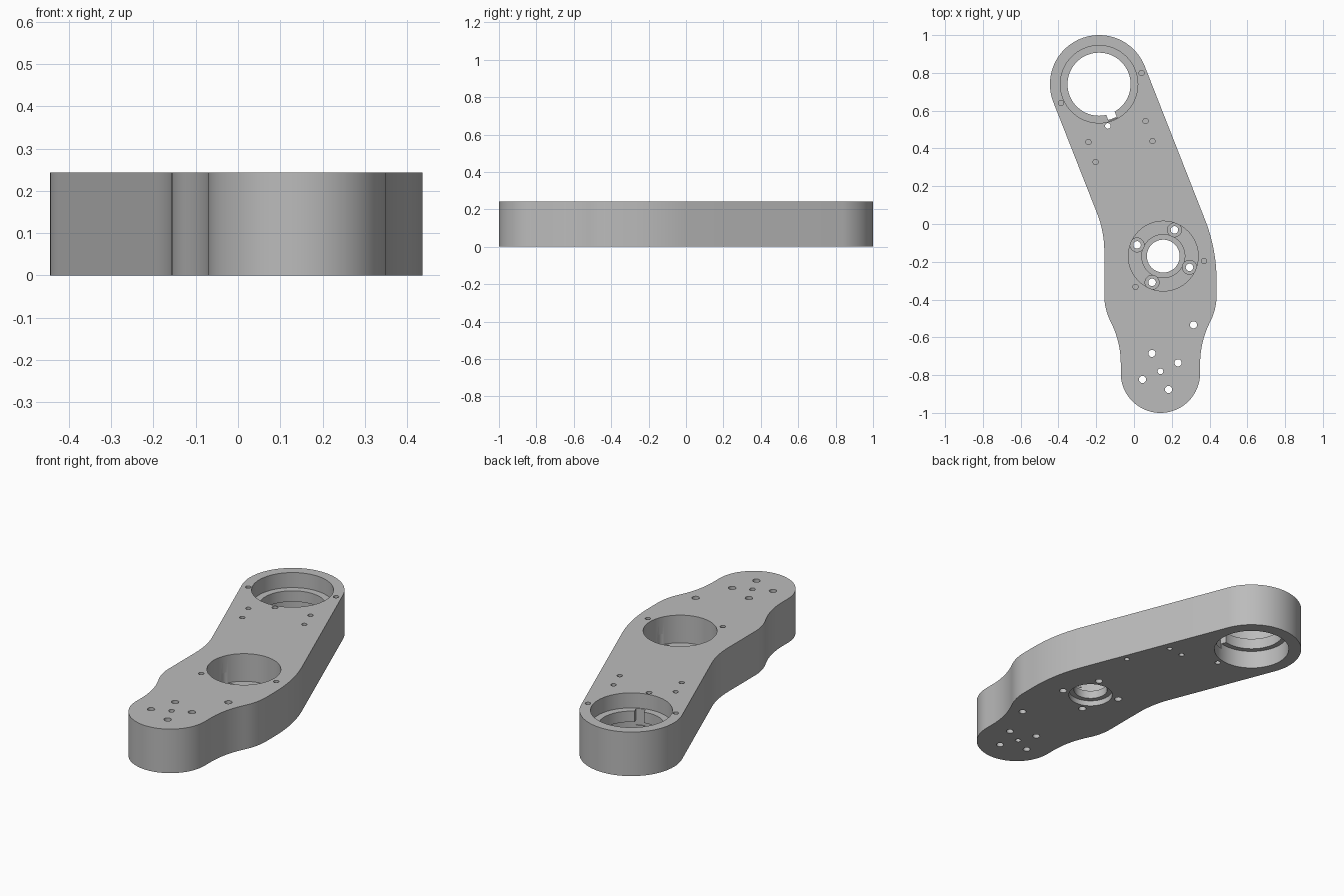
import bpy, bmesh, math
from mathutils import Vector

if "Cube" in bpy.data.objects:
    bpy.data.objects.remove(bpy.data.objects["Cube"])

H = 0.243                      # plate thickness
TILT = math.radians(21.4)      # lean of the arm
BIG = Vector((-0.185, 0.74))   # large ring bore
HUB = Vector((0.155, -0.17))   # hub bore
MID = 0.14                     # axis of the lower lobes

metal = bpy.data.materials.new("grey_metal")
metal.use_nodes = True
grey = (0.5, 0.5, 0.5, 1)
metal.diffuse_color = grey
metal.node_tree.nodes["Principled BSDF"].inputs["Base Color"].default_value = grey


def prism(name, points, z0, z1):
    """Closed outline extruded from z0 to z1."""
    bm = bmesh.new()
    face = bm.faces.new([bm.verts.new((p[0], p[1], z0)) for p in points])
    up = bmesh.ops.extrude_face_region(bm, geom=[face])["geom"]
    bmesh.ops.translate(bm, vec=(0, 0, z1 - z0),
                        verts=[g for g in up if isinstance(g, bmesh.types.BMVert)])
    bmesh.ops.recalc_face_normals(bm, faces=bm.faces)
    mesh = bpy.data.meshes.new(name)
    bm.to_mesh(mesh)
    bm.free()
    mesh.materials.append(metal)
    obj = bpy.data.objects.new(name, mesh)
    bpy.context.collection.objects.link(obj)
    return obj


def arc(cx, cy, r, a0, a1, n):
    return [(cx + r * math.cos(math.radians(a0 + (a1 - a0) * i / n)),
             cy + r * math.sin(math.radians(a0 + (a1 - a0) * i / n))) for i in range(n + 1)]


def blend(a, corner, b, n=12):
    a, c, b = Vector(a), Vector(corner), Vector(b)
    return [tuple(a * (1 - t)**2 + c * 2 * t * (1 - t) + b * t * t)
            for t in (i / n for i in range(n + 1))]


# Outline: ring end, straight arm, wide lobe, concave waist, rounded tip
lean = 21.4
outline = arc(BIG.x, BIG.y, 0.26, lean, 180 + lean, 48)
outline += blend((-0.193, 0.05), (-0.157, -0.043), (-0.157, -0.15))
outline += arc(MID, -0.38, 0.297, 180, 207.2, 10)
outline += arc(MID - 0.70, -0.74, 0.49, 27.2, 0, 10)[1:]
outline += arc(MID, -0.79, 0.21, 180, 360, 40)
outline += arc(MID + 0.70, -0.74, 0.49, 180, 152.8, 10)
outline += arc(MID, -0.38, 0.297, 332.8, 360, 10)[1:]
outline += blend((0.437, -0.298), (0.437, -0.133), (0.377, 0.02))
plate = prism("arm_plate", outline, 0, H)


def cut(points, z0, z1):
    cutter = prism("cutter", points, z0, z1)
    cutter.hide_render = True
    mod = plate.modifiers.new("cut", "BOOLEAN")
    mod.operation, mod.solver, mod.object = "DIFFERENCE", "EXACT", cutter
    bpy.context.view_layer.objects.active = plate
    bpy.ops.object.modifier_apply(modifier=mod.name)
    bpy.data.objects.remove(cutter)


def bore(pos, r, z0, z1, n=72):
    cut(arc(pos[0], pos[1], r, 0, 360, n)[:-1], z0, z1)


LOW, TOP = -0.05, H + 0.05

# Large bore, recessed from both sides around a split inner lip
bore(BIG, 0.167, LOW, TOP)
bore(BIG, 0.205, 0.16, TOP)
bore(BIG, 0.195, LOW, 0.10)
along = Vector((math.sin(TILT), -math.cos(TILT)))
side = Vector((along.y, -along.x)) * 0.024
cut([BIG + along * 0.14 + side, BIG + along * 0.2 + side,
     BIG + along * 0.2 - side, BIG + along * 0.14 - side], 0.07, 0.2)

# Hub pocket, bearing seats and four counterbored screw holes
bore(HUB, 0.087, LOW, TOP)
bore(HUB, 0.185, 0.09, TOP)
bore(HUB, 0.114, 0.075, 0.15)
bore(HUB, 0.114, LOW, 0.03)
for k in range(4):
    a = math.pi / 2 - TILT - 0.03 + k * math.pi / 2
    p = HUB + Vector((math.cos(a), math.sin(a))) * 0.151
    bore(p, 0.02, LOW, 0.15, 20)
    bore(p, 0.037, 0.05, 0.15, 28)

# Through holes in the tip and beside the large bore
for p in [(0.315, -0.534), (0.095, -0.685), (0.233, -0.735), (0.045, -0.823), (0.183, -0.876)]:
    bore(p, 0.019, LOW, TOP, 20)
for p in [(0.14, -0.78), (-0.138, 0.519)]:
    bore(p, 0.015, LOW, TOP, 20)

# Blind holes in the top face
for p in [(-0.386, 0.64), (0.04, 0.799), (-0.241, 0.434), (-0.203, 0.328),
          (0.061, 0.545), (0.098, 0.439), (0.37, -0.196), (0.008, -0.333)]:
    bore(p, 0.014, H - 0.08, TOP, 16)

# Blind holes in the underside
for p in [(0.25, 0.24), (0.15, 0.47), (0.06, 0.46)]:
    bore(p, 0.014, LOW, 0.08, 16)

bpy.ops.object.select_all(action="DESELECT")
plate.select_set(True)
bpy.context.view_layer.objects.active = plate
bpy.ops.object.shade_smooth_by_angle(angle=math.radians(30))
